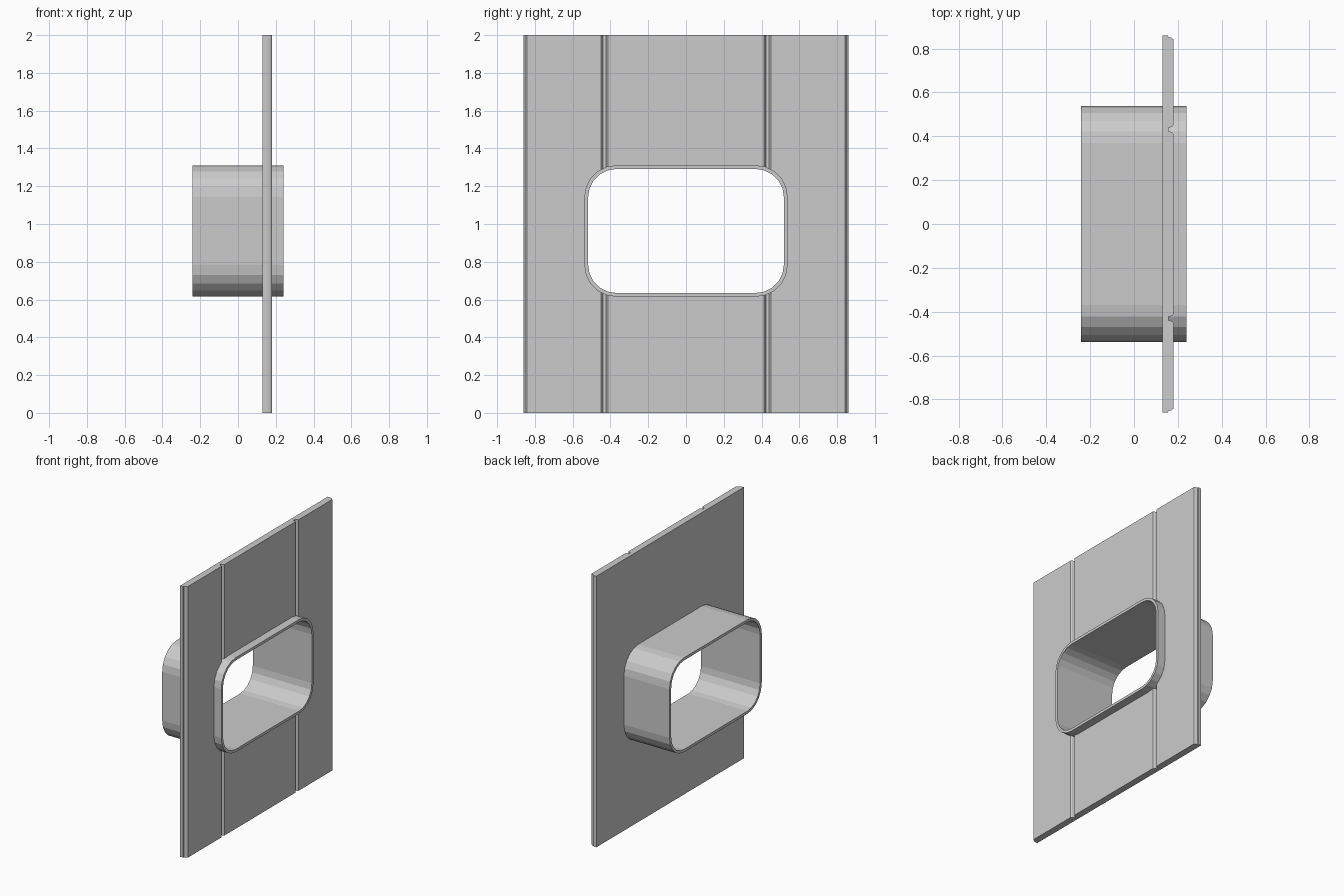
import bpy, bmesh
from math import sin, cos, pi

if "Cube" in bpy.data.objects:
    bpy.data.objects.remove(bpy.data.objects["Cube"])

Z_MID = 0.963          # height of the opening centre


def make_object(name, bm):
    bmesh.ops.recalc_face_normals(bm, faces=bm.faces)
    mesh = bpy.data.meshes.new(name)
    bm.to_mesh(mesh)
    bm.free()
    obj = bpy.data.objects.new(name, mesh)
    bpy.context.collection.objects.link(obj)
    return obj


def extrude_profile(name, points, offset):
    bm = bmesh.new()
    face = bm.faces.new([bm.verts.new(p) for p in points])
    new = bmesh.ops.extrude_face_region(bm, geom=[face], use_keep_orig=True)["geom"]
    bmesh.ops.translate(bm, vec=offset, verts=[v for v in new if isinstance(v, bmesh.types.BMVert)])
    return make_object(name, bm)


def rounded_rect(half_y, half_z, radius, steps=5):
    pts = []
    for i, (sy, sz) in enumerate([(1, 1), (-1, 1), (-1, -1), (1, -1)]):
        for k in range(steps + 1):
            a = (i + k / steps) * pi / 2
            pts.append((sy * (half_y - radius) + radius * cos(a),
                        Z_MID + sz * (half_z - radius) + radius * sin(a)))
    return pts


# Wall panel: grooved cross-section, half grooves at both outer edges
half = [(0.18, 0.412), (0.172, 0.419), (0.157, 0.423), (0.157, 0.439),
        (0.172, 0.443), (0.18, 0.45), (0.18, 0.842), (0.172, 0.849),
        (0.157, 0.853), (0.155, 0.86), (0.13, 0.86)]
section = half + [(x, -y) for x, y in reversed(half)]
panel = extrude_profile("wall_panel", [(x, y, 0) for x, y in section], (0, 0, 2))

# Opening through the panel, cut to the outside of the frame
outer = rounded_rect(0.538, 0.348, 0.168)
inner = rounded_rect(0.518, 0.328, 0.148)
cutter = extrude_profile("opening_cutter", [(-0.3, y, z) for y, z in outer], (0.6, 0, 0))
cutter.hide_render = True
mod = panel.modifiers.new("opening", "BOOLEAN")
mod.operation = "DIFFERENCE"
mod.solver = "EXACT"
mod.object = cutter
bpy.context.view_layer.objects.active = panel
bpy.ops.object.modifier_apply(modifier=mod.name)
bpy.data.objects.remove(cutter)

# Window frame: rounded rectangular sleeve through the panel
bm = bmesh.new()
loops = [[bm.verts.new((x, y, z)) for y, z in ring]
         for x, ring in [(-0.242, outer), (0.24, outer), (0.24, inner), (-0.242, inner)]]
n = len(outer)
for j in range(4):
    a, b = loops[j], loops[(j + 1) % 4]
    for i in range(n):
        k = (i + 1) % n
        bm.faces.new((a[i], a[k], b[k], b[i]))
make_object("window_frame", bm)
